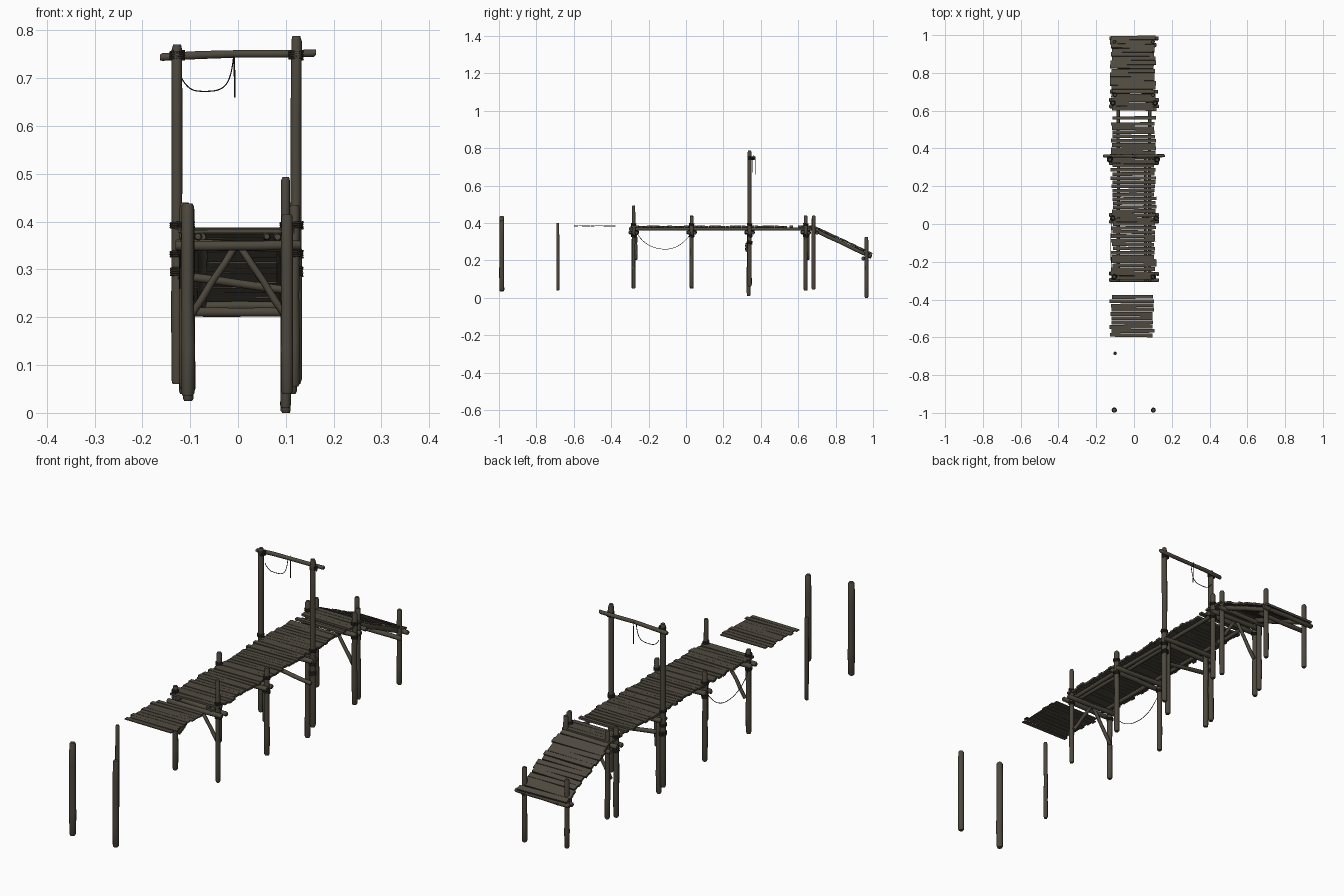
import bpy, bmesh, math, random
from mathutils import Vector, Matrix

random.seed(4)
cube = bpy.data.objects.get("Cube")
if cube:
    bpy.data.objects.remove(cube)


def material(name, rgb):
    m = bpy.data.materials.new(name)
    m.use_nodes = True
    m.diffuse_color = (*rgb, 1)
    m.node_tree.nodes["Principled BSDF"].inputs["Base Color"].default_value = (*rgb, 1)
    return m


WOOD = material("weathered_wood", (0.075, 0.065, 0.047))
PLANK = material("plank_wood", (0.078, 0.068, 0.050))
ROPE = material("dark_rope", (0.03, 0.026, 0.02))


def finish(bm, name, mat, smooth=False):
    bmesh.ops.recalc_face_normals(bm, faces=bm.faces)
    mesh = bpy.data.meshes.new(name)
    bm.to_mesh(mesh)
    bm.free()
    mesh.materials.append(mat)
    ob = bpy.data.objects.new(name, mesh)
    bpy.context.collection.objects.link(ob)
    if smooth:
        bpy.ops.object.select_all(action="DESELECT")
        ob.select_set(True)
        bpy.context.view_layer.objects.active = ob
        bpy.ops.object.shade_smooth_by_angle(angle=math.radians(50))
    return ob


def log(name, a, b, r, sides=10, wobble=0.0012):
    """Slightly crooked round timber from a to b with worn ends."""
    a, b = Vector(a), Vector(b)
    rot = (b - a).to_track_quat("Z", "Y").to_matrix()
    bm = bmesh.new()
    rings = []
    for t, k in ((0, .75), (.015, 1), (.25, 1.04), (.5, .97), (.75, 1), (.985, .95), (1, .72)):
        drift = Vector((random.uniform(-1, 1), random.uniform(-1, 1), 0)) * wobble
        ring = []
        for i in range(sides):
            ang = math.tau * i / sides
            p = Vector((math.cos(ang), math.sin(ang), 0)) * r * k + drift
            ring.append(bm.verts.new(a.lerp(b, t) + rot @ p))
        rings.append(ring)
    for low, high in zip(rings, rings[1:]):
        for i in range(sides):
            j = (i + 1) % sides
            bm.faces.new((low[i], low[j], high[j], high[i]))
    bm.faces.new(rings[0])
    bm.faces.new(rings[-1])
    return finish(bm, name, WOOD, True)


def rope(name, points, r=0.0014):
    cu = bpy.data.curves.new(name, "CURVE")
    cu.dimensions = "3D"
    cu.bevel_depth, cu.bevel_resolution, cu.resolution_u = r, 1, 6
    sp = cu.splines.new("NURBS")
    sp.points.add(len(points) - 1)
    for p, co in zip(sp.points, points):
        p.co = (*co, 1)
    sp.use_endpoint_u = True
    sp.order_u = 3
    cu.materials.append(ROPE)
    ob = bpy.data.objects.new(name, cu)
    bpy.context.collection.objects.link(ob)


def lashing(name, x, y, z, r, turns=3):
    """Rope wound round a post."""
    pts = []
    for i in range(turns * 10 + 1):
        ang = math.tau * i / 10
        pts.append((x + r * math.cos(ang), y + r * math.sin(ang),
                    z + 0.0045 * (i / 10 - turns / 2)))
    rope(name, pts, 0.0024)


def planks(name, start, end, x0, x1, z0, z1, pitch, thick):
    """Row of uneven boards from y=start to y=end, following the slope z0 to z1."""
    bm = bmesh.new()
    slope = math.atan2(z1 - z0, end - start)
    n = max(1, round((end - start) / pitch))
    step = (end - start) / n
    for i in range(n):
        t = (i + .5) / n
        l = x0 + random.uniform(-.006, .008)
        r = x1 + random.uniform(-.008, .006)
        loc = Vector(((l + r) / 2, start + step * (i + .5),
                      z0 + (z1 - z0) * t + random.uniform(-.001, .001)))
        width = step / math.cos(slope) * random.uniform(.82, .97)
        m = (Matrix.Translation(loc) @ Matrix.Rotation(slope, 4, "X")
             @ Matrix.Rotation(random.uniform(-.018, .018), 4, "Z")
             @ Matrix.Rotation(random.uniform(-.008, .008), 4, "Y")
             @ Matrix.Diagonal((r - l, width, thick, 1)))
        bmesh.ops.create_cube(bm, size=1, matrix=m)
    return finish(bm, name, PLANK)


# Walkway boards: loose section, main deck, landing and ramp
planks("loose_deck", -.60, -.375, -.125, .105, .385, .385, .0225, .004)
planks("main_deck", -.295, .54, -.119, .113, .381, .381, .022, .009)
planks("broken_board", .552, .572, -.119, .113, .381, .381, .02, .009)
planks("landing_deck", .60, .69, -.119, .113, .381, .381, .0225, .009)
planks("ramp_deck", .69, .995, -.122, .112, .379, .236, .0215, .009)

# Lengthwise bearers
for side, x in (("right", -.083), ("left", .083)):
    log(side + "_bearer", (x, -.305, .368), (x, .70, .368), .0085)
    log(side + "_ramp_bearer", (x + .008, .675, .369), (x + .008, .992, .219), .0105)
log("middle_bearer", (.06, -.30, .368), (.06, .35, .368), .0075)

# Posts: name, x, y, bottom, top, radius
posts = [
    ("lone_right_post", -.105, -.985, .035, .438, .0135),
    ("lone_left_post", .102, -.985, .04, .415, .0125),
    ("lone_thin_post", -.10, -.685, .04, .40, .0085),
    ("first_right_post", -.105, -.28, .05, .415, .011),
    ("first_left_post", .10, -.28, .05, .493, .0095),
    ("second_right_post", -.112, .03, .05, .44, .011),
    ("second_left_post", .118, .03, .055, .435, .011),
    ("gate_right_post", -.128, .34, .06, .77, .0115),
    ("gate_left_post", .122, .34, .06, .788, .0115),
    ("gate_right_stub", -.104, .335, .025, .365, .011),
    ("gate_left_stub", .10, .335, .01, .365, .011),
    ("third_right_post", -.112, .64, .04, .43, .011),
    ("third_left_post", .112, .64, .04, .44, .011),
    ("ramp_top_right_post", -.10, .682, .045, .43, .0105),
    ("ramp_top_left_post", .10, .682, .045, .44, .0105),
    ("ramp_foot_right_post", -.104, .965, .028, .325, .0105),
    ("ramp_foot_left_post", .10, .965, 0, .325, .0105),
]
for name, x, y, low, high, r in posts:
    log(name, (x, y, low), (x, y, high), r, wobble=.0008)

# Paired cross beams clamping the posts, with lashings
for name, y in (("first", -.28), ("second", .03), ("gate", .34), ("third", .64)):
    for face, dy in (("front", -.017), ("back", .017)):
        log(f"{name}_{face}_cross_beam", (-.131, y + dy, .351 + dy / 8),
            (.132, y + dy, .349 - dy / 8), .0105)
for name, x, y, low, high, r in posts:
    if name.startswith(("first", "second", "third", "gate")) and "stub" not in name:
        lashing(name + "_lashing", x, y, .392, r + .002)
        lashing(name + "_lower_lashing", x, y, .332, r + .002)

# Lashings tying the gate posts to their stubs
for side, x in (("right", -.127), ("left", .121)):
    lashing(side + "_gate_tie", x, .34, .295, .014, 4)
    lashing(side + "_gate_top_tie", x, .345, .748, .0145, 4)
log("gate_low_rail", (-.125, .325, .287), (.125, .325, .253), .009)

# Diagonal braces under the decks
for name, y in (("first", -.268), ("third", .652)):
    for side, s in (("right", -1), ("left", 1)):
        log(f"{name}_{side}_brace", (s * .098, y, .205), (s * .006, y, .347), .0075, 8)

# Ramp foot beams
log("ramp_foot_beam", (-.13, .983, .222), (.13, .983, .225), .010)
log("ramp_foot_lower_beam", (-.12, .948, .212), (.12, .948, .209), .010)
log("ramp_head_beam", (-.128, .70, .348), (.128, .70, .348), .010)

# Gate top beam
log("gate_top_beam", (-.163, .36, .745), (.163, .36, .754), .0085, wobble=.002)

# Hanging ropes
rope("gate_rope", [(-.118, .355, .70), (-.105, .355, .676), (-.07, .355, .671),
                   (-.03, .355, .676), (-.012, .355, .71), (-.008, .355, .757)])
rope("gate_rope_tail", [(-.008, .37, .757), (-.007, .371, .70), (-.007, .37, .66)], .0017)
rope("side_rope", [(-.118, -.278, .375), (-.121, -.25, .315), (-.122, -.17, .263),
                   (-.122, -.07, .258), (-.121, .005, .31), (-.12, .03, .35)])
